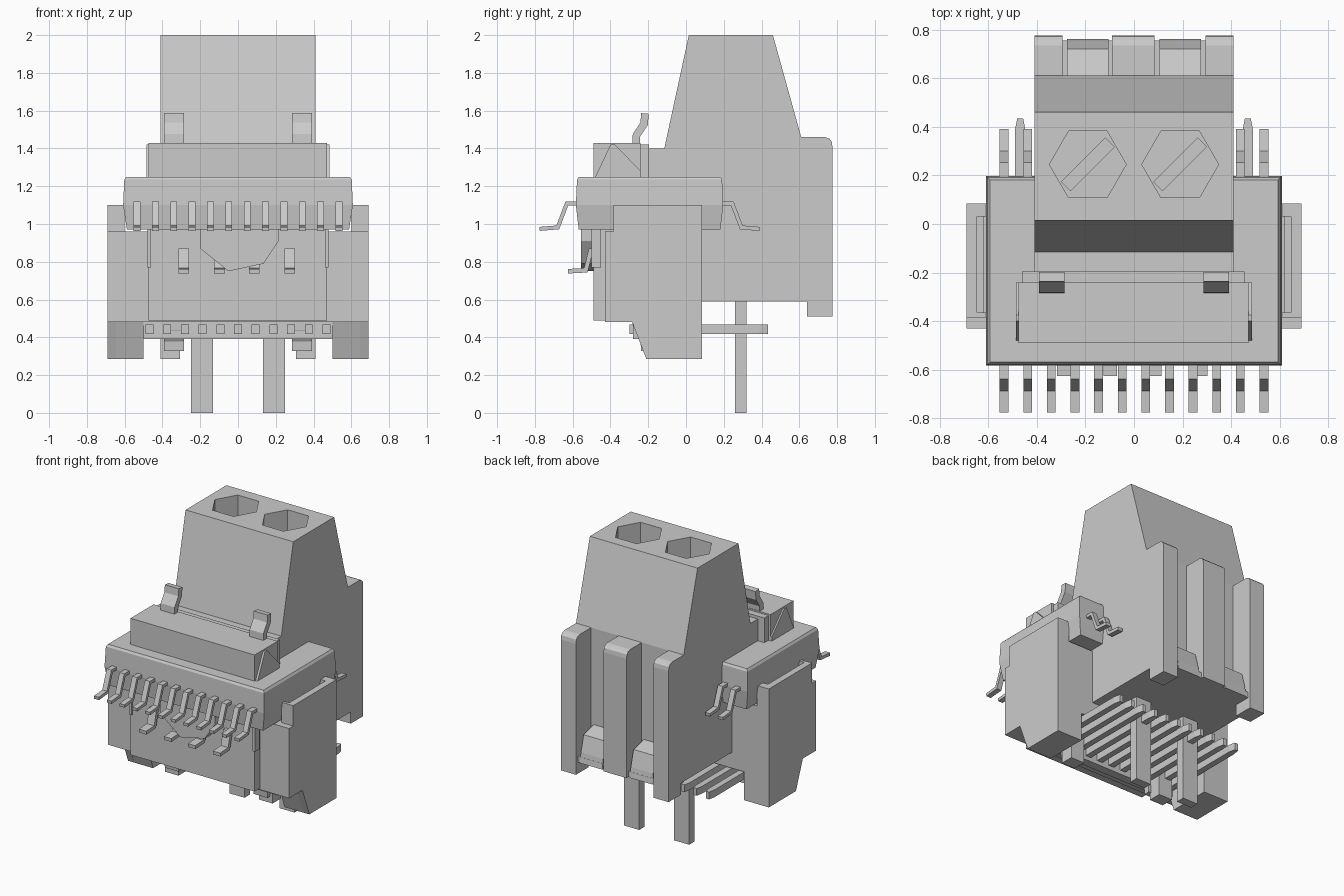
import bpy, bmesh, math
from mathutils import Vector

if "Cube" in bpy.data.objects:
    bpy.data.objects.remove(bpy.data.objects["Cube"])


def prism(name, pts, a, b, axis='x'):
    """Extrude a 2D outline: axis x -> (y,z), axis y -> (x,z), axis z -> (x,y)."""
    place = {'x': lambda p, t: (t, p[0], p[1]),
             'y': lambda p, t: (p[0], t, p[1]),
             'z': lambda p, t: (p[0], p[1], t)}[axis]
    bm = bmesh.new()
    lo = [bm.verts.new(place(p, a)) for p in pts]
    hi = [bm.verts.new(place(p, b)) for p in pts]
    bm.faces.new(lo)
    bm.faces.new(hi[::-1])
    n = len(pts)
    for i in range(n):
        bm.faces.new((lo[i], hi[i], hi[(i + 1) % n], lo[(i + 1) % n]))
    bmesh.ops.recalc_face_normals(bm, faces=bm.faces)
    me = bpy.data.meshes.new(name)
    bm.to_mesh(me)
    bm.free()
    ob = bpy.data.objects.new(name, me)
    bpy.context.collection.objects.link(ob)
    return ob


def box(name, x0, x1, y0, y1, z0, z1):
    return prism(name, [(x0, y0), (x1, y0), (x1, y1), (x0, y1)], z0, z1, 'z')


def ribbon(path, t):
    """Outline of a bent strip of thickness t along an open path."""
    left, right = [], []
    for i, p in enumerate(path):
        p = Vector(p)
        dirs = []
        if i > 0:
            dirs.append((p - Vector(path[i - 1])).normalized())
        if i < len(path) - 1:
            dirs.append((Vector(path[i + 1]) - p).normalized())
        d = sum(dirs, Vector((0, 0))).normalized()
        n = Vector((-d.y, d.x))
        w = t / 2 / max(0.5, d.dot(dirs[0]))
        left.append(p + n * w)
        right.append(p - n * w)
    return left + right[::-1]


def cut(target, cutter):
    m = target.modifiers.new("cut", 'BOOLEAN')
    m.operation, m.object, m.solver = 'DIFFERENCE', cutter, 'EXACT'
    bpy.context.view_layer.objects.active = target
    bpy.ops.object.modifier_apply(modifier=m.name)
    bpy.data.objects.remove(cutter)


# Terminal block body
block = prism("terminal_block", [(-.2, .59), (-.2, 1.4), (-.115, 1.4), (.015, 2), (.46, 2),
                                 (.61, 1.46), (.61, .59)], -.41, .41)

# Hexagonal screw wells with slotted screws
for s in (-1, 1):
    cx, cy, r = s * .19, .245, .158
    hexa = [(cx + r * math.cos(k * math.pi / 3), cy + r * math.sin(k * math.pi / 3))
            for k in range(6)]
    cut(block, prism("well_cutter", hexa, 1.84, 2.1, 'z'))
    d, n = Vector((.09, .09)), Vector((.018, -.018))
    c = Vector((cx, cy))
    cut(block, prism("slot_cutter", [c - d - n, c + d - n, c + d + n, c - d + n], 1.79, 1.9, 'z'))

# Back ribs with rounded tops and ramps between them
for x0, x1, zb in ((-.41, -.295, .51), (-.09, .085, .59), (.295, .41, .51)):
    pts = [(.6, 1.46), (.735, 1.46), (.757, 1.453), (.771, 1.438), (.775, 1.41),
           (.775, zb), (.64, zb), (.64, .59), (.6, .59)]
    if zb == .59:
        pts = pts[:6] + pts[-1:]
    prism("back_rib", pts, x0, x1)
for s in (-1, 1):
    prism("back_ramp", [(.6, .59), (.76, .59), (.75, .66), (.72, .77), (.6, .8)],
          s * .19 - .085, s * .19 + .085)
    box("slot_sill", s * .19 - .107, s * .19 + .107, .6, .755, .59, .63)
    box("terminal_pin", s * .19 - .058, s * .19 + .058, .26, .32, 0, .62)

# Chip package with drafted sides
bm = bmesh.new()
rings = []
for z, hx, hy in ((.97, .588, .375), (1.1, .608, .39), (1.235, .602, .384), (1.25, .592, .375)):
    rings.append([bm.verts.new((sx * hx, -.193 + sy * hy, z))
                  for sx, sy in ((-1, -1), (1, -1), (1, 1), (-1, 1))])
bm.faces.new(rings[0][::-1])
bm.faces.new(rings[-1])
for lo, hi in zip(rings, rings[1:]):
    for i in range(4):
        j = (i + 1) % 4
        bm.faces.new((lo[i], lo[j], hi[j], hi[i]))
me = bpy.data.meshes.new("chip_body")
bm.to_mesh(me)
bm.free()
bpy.context.collection.objects.link(bpy.data.objects.new("chip_body", me))

# Gull-wing leads on both chip sides
for i in range(12):
    x = (i - 5.5) * .0972
    for s in (-1, 1):
        path = [(-.193 + s * o, z) for o, z in
                ((.37, 1.108), (.438, 1.108), (.486, .982), (.582, .974))]
        prism("chip_lead", ribbon(path, .021), x - .018, x + .018)

# Upright socket shell passing through the chip
box("socket_shell", -.475, .47, -.49, -.24, .49, 1.43)
box("socket_back", -.46, .455, -.26, -.195, .49, 1.42)
for s in (-1, 1):
    prism("shell_flap", [(-.48, 1.25), (-.4, 1.42), (-.375, 1.42), (-.24, 1.28), (-.24, 1.25)],
          s * .465, s * .485)
    # Spring hooks at the top and bottom end of the shell
    hook = [(-.265, 1.4), (-.262, 1.47), (-.222, 1.53), (-.217, 1.585)]
    for path in (hook, [(y, 1.915 - z) for y, z in hook]):
        prism("spring_hook", ribbon(path, .04), s * .338 - .053, s * .338 + .053)
    # Side clearance strips on the shell front
    box("shell_edge", s * .47 - .01, s * .47 + .01, -.5, -.45, .77, .97)

# Small feet and polygonal stud on the socket front
for x in (-.288, -.098, .085, .275):
    prism("socket_foot", ribbon([(-.48, .857), (-.505, .857), (-.53, .755), (-.625, .75)], .024),
          x - .028, x + .028)
prism("front_stud", [(-.2, 1), (-.2, .87), (-.05, .75), (.135, .79), (.215, .91), (.215, 1)],
      -.555, -.48, 'y')

# Wide housing behind the socket
box("housing_core", -.62, .62, -.43, .085, .48, .96)
for s in (-1, 1):
    side = [(-.375, 1.1), (.085, 1.1), (.085, .285), (-.21, .285), (-.285, .48), (-.375, .48)]
    prism("housing_side_wall", side, s * .645, s * .69)
    for y0, y1, z1 in ((-.43, -.375, .96), (-.385, -.365, 1.1), (.03, .085, 1.1)):
        x = sorted((s * .6, s * .69))
        box("housing_end_post", *x, y0, y1, .48, z1)
    box("side_pocket_floor", *sorted((s * .6, s * .65)), -.37, .04, .48, .95)
    prism("housing_leg", [(-.285, .5), (-.21, .285), (.085, .285), (.085, .5)], s * .5, s * .69)
    box("underside_tab", s * .358 - .052, s * .358 + .052, -.21, -.12, .285, .49)
box("underside_front_bar", -.5, .5, -.28, -.22, .39, .49)

# Row of straight pins under the housing
for i in range(11):
    x = (i - 5) * .0936
    prism("straight_pin", [(x - .021, -.3), (x + .021, -.3), (x + .021, .39), (x + .012, .435),
                           (x - .012, .435), (x - .021, .39)], .418, .468, 'z')
